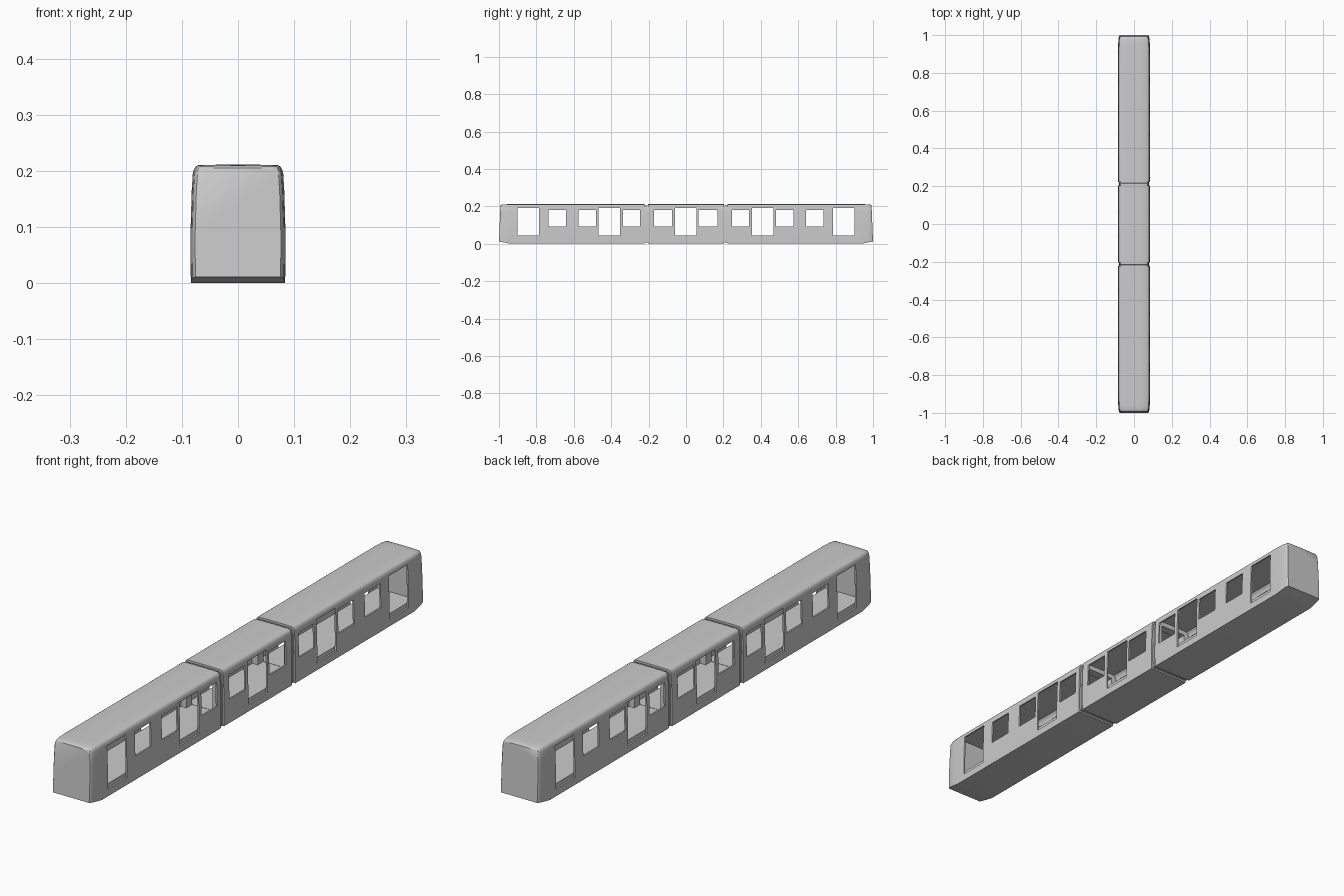
import bpy, bmesh
from mathutils import Matrix

if "Cube" in bpy.data.objects:
    bpy.data.objects.remove(bpy.data.objects["Cube"])

# half cross-section of the body shell (x, z), bottom to top
OUTER = [(.084, 0), (.0847, .04), (.0847, .09), (.0825, .165), (.0805, .197),
         (.0785, .203), (.0755, .208), (.071, .2105), (.035, .2112)]
INNER = [(.078, .014), (.0785, .09), (.0765, .165), (.075, .19),
         (.072, .198), (.066, .2025), (.03, .2035)]


def finish(bm, name):
    bmesh.ops.recalc_face_normals(bm, faces=bm.faces)
    me = bpy.data.meshes.new(name)
    bm.to_mesh(me)
    bm.free()
    ob = bpy.data.objects.new(name, me)
    bpy.context.collection.objects.link(ob)
    return ob


def loft(name, half, rings):
    # rings: (y, width scale, bottom lift, top drop, backward lean)
    prof = half + [(0, half[-1][1] + .0003)] + [(-x, z) for x, z in reversed(half)]
    bm = bmesh.new()
    loops = []
    for y, w, lift, drop, lean in rings:
        loop = []
        for x, z in prof:
            t = z / .21
            loop.append(bm.verts.new((x * w, y + lean * t, z + lift * (1 - t) - drop * t)))
        loops.append(loop)
    n = len(prof)
    for a, b in zip(loops, loops[1:]):
        for i in range(n):
            j = (i + 1) % n
            bm.faces.new((a[i], a[j], b[j], b[i]))
    bm.faces.new(loops[0])
    bm.faces.new(loops[-1])
    return finish(bm, name)


def boxes(name, specs):
    # specs: (x0, x1, y0, y1, z0, z1)
    bm = bmesh.new()
    for x0, x1, y0, y1, z0, z1 in specs:
        m = Matrix.Translation(((x0 + x1) / 2, (y0 + y1) / 2, (z0 + z1) / 2))
        bmesh.ops.create_cube(bm, size=1, matrix=m @ Matrix.Diagonal((x1 - x0, y1 - y0, z1 - z0, 1)))
    return finish(bm, name)


def cut(ob, cutter):
    mod = ob.modifiers.new("cut", 'BOOLEAN')
    mod.operation = 'DIFFERENCE'
    mod.solver = 'EXACT'
    mod.object = cutter
    bpy.context.view_layer.objects.active = ob
    bpy.ops.object.modifier_apply(modifier=mod.name)
    bpy.data.objects.remove(cutter)


def smooth(ob):
    bpy.ops.object.select_all(action='DESELECT')
    ob.select_set(True)
    bpy.context.view_layer.objects.active = ob
    bpy.ops.object.shade_smooth_by_angle(angle=.6)


def straight(y0, y1, w=1):
    return [(y0, w, 0, 0, 0), (y1, w, 0, 0, 0)]


def car(name, outer, inner, windows, doors, gangway):
    shell = loft(name, OUTER, outer)
    cut(shell, loft("cavity", INNER, inner))
    # window and doorway openings go through both side walls
    cut(shell, boxes("openings", [(-.2, .2, a, b, .091, .181) for a, b in windows] +
                     [(-.2, .2, a, b, .027, .19) for a, b in doors]))
    cut(shell, boxes("passage", [(-.055, .055, a, b, .0425, .185) for a, b in gangway]))
    smooth(shell)
    # raised interior floor
    y0, y1 = inner[0][0], inner[-1][0]
    boxes(name + "_floor", [(-.077, .077, y0 + .001, y1 - .001, .0142, .043)])


def flip(pairs):
    return [(-b, -a) for a, b in pairs]


# end cars with tapered, rounded noses
nose = [(-1, .9, .011, .006, .008), (-.996, .93, .0105, .004, .006),
        (-.985, .96, .009, .002, .003), (-.965, .982, .005, .0005, .001),
        (-.935, 1, 0, 0, 0), (-.223, 1, 0, 0, 0)]
back_nose = [(-y, w, l, d, -s) for y, w, l, d, s in reversed(nose)]
wins = [(-.736, -.641), (-.576, -.481), (-.338, -.245)]
doors = [(-.9, -.787), (-.468, -.354)]
car("front_car", nose, straight(-.945, -.23), wins, doors, [(-.24, -.2)])
car("rear_car", back_nose, straight(.23, .945), flip(wins), flip(doors), [(.2, .24)])

# middle car
car("middle_car", straight(-.204, .204), straight(-.197, .197),
    [(-.172, -.075), (.068, .168)], [(-.059, .056)], [(-.22, -.19), (.19, .22)])

# ribbed gangway joints between cars
for s, side in ((-1, "front"), (1, "rear")):
    c = s * .2135
    rings = [(c + d, w, .006 if w < .95 else .004, .007 if w < .95 else .004, 0)
             for d, w in ((-.0105, .93), (-.003, .93), (-.002, .96),
                          (.002, .96), (.003, .93), (.0105, .93))]
    joint = loft(side + "_joint", OUTER, rings)
    cut(joint, boxes("passage", [(-.055, .055, c - .03, c + .03, .0425, .185)]))
    smooth(joint)
